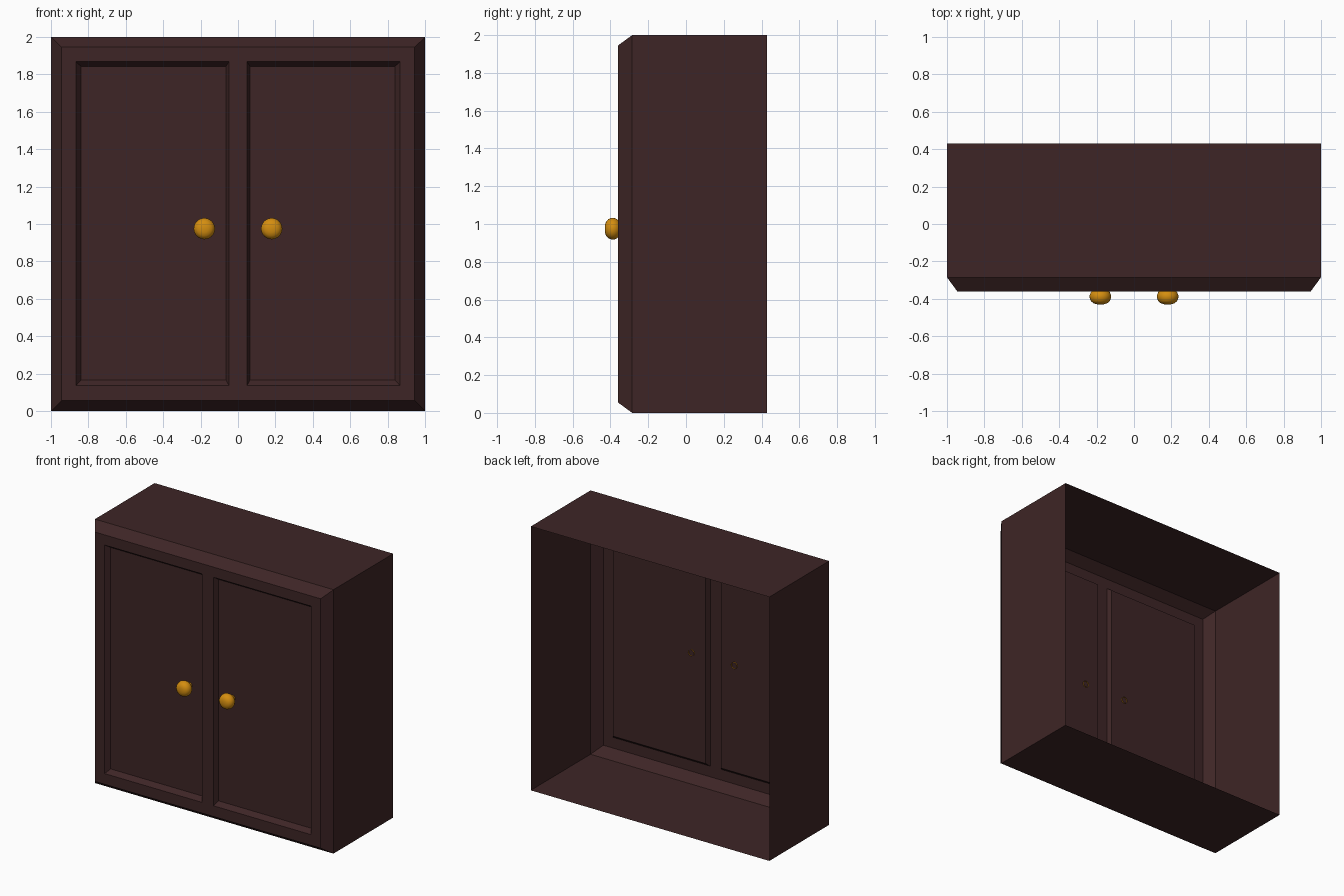
import bpy, bmesh, math

if "Cube" in bpy.data.objects:
    bpy.data.objects.remove(bpy.data.objects["Cube"])

def material(name, rgb):
    m = bpy.data.materials.new(name)
    m.diffuse_color = (*rgb, 1)
    m.use_nodes = True
    m.node_tree.nodes["Principled BSDF"].inputs["Base Color"].default_value = m.diffuse_color
    return m

WOOD = material("dark_wood", (0.048, 0.0185, 0.0190))
BRASS = material("brass", (0.66, 0.27, 0.005))

def make_object(name, bm, mat):
    bmesh.ops.remove_doubles(bm, verts=bm.verts, dist=1e-5)
    me = bpy.data.meshes.new(name)
    bm.to_mesh(me)
    bm.free()
    me.materials.append(mat)
    ob = bpy.data.objects.new(name, me)
    bpy.context.scene.collection.objects.link(ob)
    return ob

def rect(bm, x0, x1, z0, z1, y):
    """Four corners, wound to face the front (-y)."""
    return [bm.verts.new((x, y, z)) for x, z in ((x0, z0), (x1, z0), (x1, z1), (x0, z1))]

def ring(bm, a, b):
    """Band of four quads between two rectangles."""
    for i in range(4):
        j = (i + 1) % 4
        bm.faces.new((a[i], a[j], b[j], b[i]))

BACK, SIDE, FRONT, RECESS = 0.43, -0.285, -0.36, -0.325
XS = [-0.945, -0.866, -0.048, 0.048, 0.866, 0.945]
ZS = [0.055, 0.136, 1.868, 1.945]

# Open-backed cabinet shell with chamfered front edge
bm = bmesh.new()
back = rect(bm, -1, 1, 0, 2, BACK)
side = rect(bm, -1, 1, 0, 2, SIDE)
front = rect(bm, XS[0], XS[-1], ZS[0], ZS[-1], FRONT)
ring(bm, back, side)
ring(bm, side, front)
# Front frame: a grid with the two door openings left out
for i in range(5):
    for j in range(3):
        if not (j == 1 and i in (1, 3)):
            bm.faces.new(rect(bm, XS[i], XS[i + 1], ZS[j], ZS[j + 1], FRONT))
make_object("cabinet_body", bm, WOOD)

# Recessed door panels with sloped edges
for name, s in (("left_door_panel", -1), ("right_door_panel", 1)):
    bm = bmesh.new()
    x0, x1 = sorted((s * 0.048, s * 0.866))
    i0, i1 = sorted((s * 0.064, s * 0.84))
    outer = rect(bm, x0, x1, ZS[1], ZS[2], FRONT)
    inner = rect(bm, i0, i1, 0.165, 1.843, RECESS)
    ring(bm, outer, inner)
    bm.faces.new(inner)
    make_object(name, bm, WOOD)

# Turned knobs: (radius, y) profile spun around y, stem open at the back
PROFILE = [(0.024, -0.318), (0.024, -0.345), (0.036, -0.352), (0.050, -0.364), (0.057, -0.380),
           (0.057, -0.394), (0.051, -0.411), (0.038, -0.423), (0.020, -0.429), (0.0, -0.43)]
for name, x in (("left_knob", -0.18), ("right_knob", 0.18)):
    bm = bmesh.new()
    vs = [bm.verts.new((x + r, y, 0.975)) for r, y in PROFILE]
    es = [bm.edges.new(p) for p in zip(vs, vs[1:])]
    bmesh.ops.spin(bm, geom=vs + es, cent=(x, 0, 0.975), axis=(0, 1, 0),
                   angle=2 * math.pi, steps=24)
    bmesh.ops.remove_doubles(bm, verts=bm.verts, dist=1e-5)
    bmesh.ops.recalc_face_normals(bm, faces=bm.faces)
    tip = min(bm.faces, key=lambda f: f.calc_center_median().y)
    if tip.normal.y > 0:
        bmesh.ops.reverse_faces(bm, faces=bm.faces)
    for f in bm.faces:
        f.smooth = True
    make_object(name, bm, BRASS)
